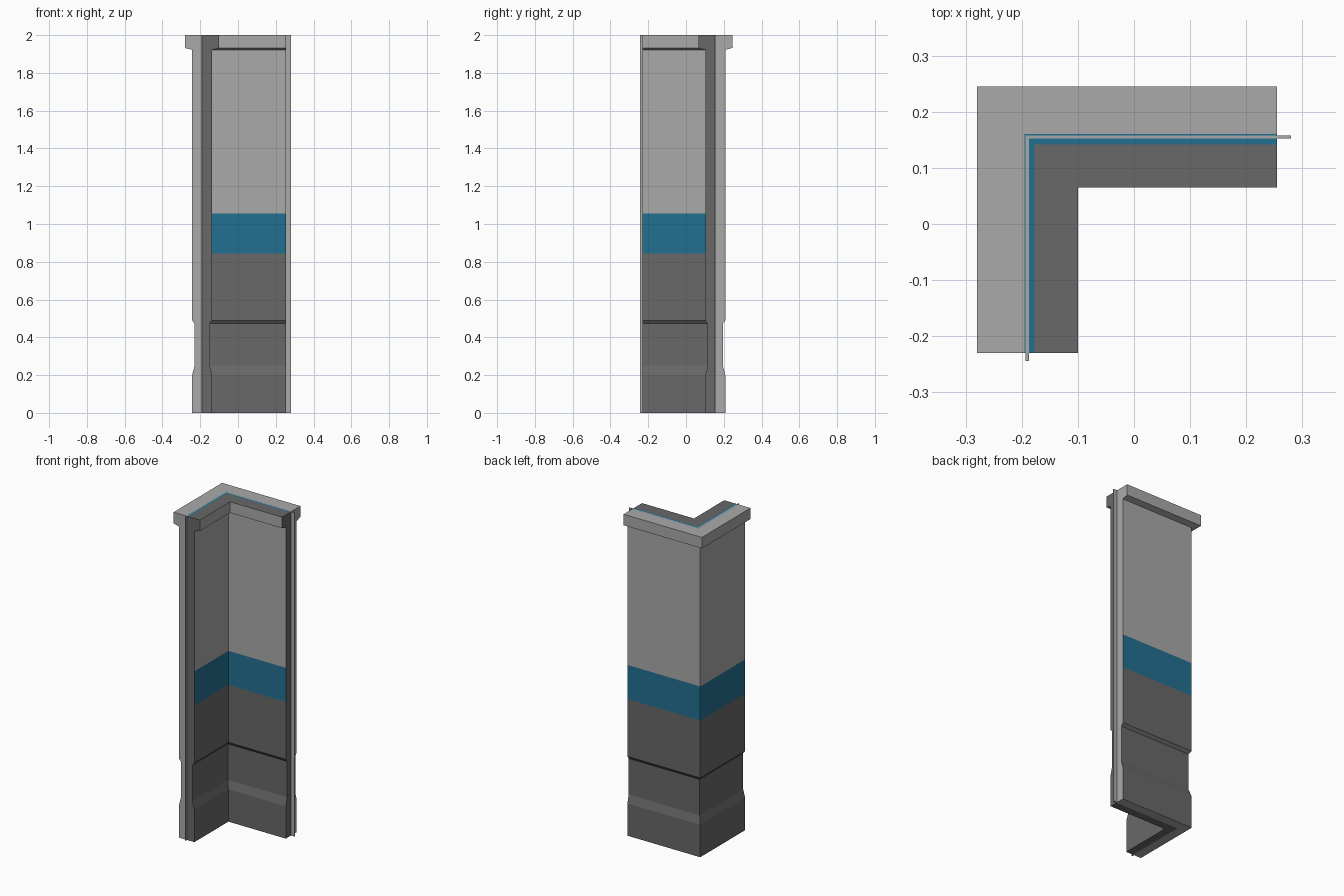
import bpy, bmesh

if "Cube" in bpy.data.objects:
    bpy.data.objects.remove(bpy.data.objects["Cube"])

CX, CY = -0.19, 0.155          # centre line of the two wall arms


def material(name, rgb):
    m = bpy.data.materials.new(name)
    m.diffuse_color = (*rgb, 1)
    m.use_nodes = True
    m.node_tree.nodes["Principled BSDF"].inputs["Base Color"].default_value = m.diffuse_color
    return m


MATS = [material("light grey", (0.40, 0.40, 0.40)),
        material("dark grey", (0.14, 0.14, 0.14)),
        material("blue", (0.016, 0.16, 0.28))]
LIGHT, DARK, BLUE = 0, 1, 2


def sweep(name, profile, colours, end_colour, end_x, end_y):
    """Sweep a closed (offset, z) profile round the mitred L-shaped corner."""
    bm = bmesh.new()
    rings = [[bm.verts.new(p) for p in
              ((CX - d, end_y, z), (CX - d, CY + d, z), (end_x, CY + d, z))]
             for d, z in profile]
    n = len(rings)
    for i, col in enumerate(colours):
        a, b = rings[i], rings[(i + 1) % n]
        for k in (0, 1):
            bm.faces.new((a[k], a[k + 1], b[k + 1], b[k])).material_index = col
    for k in (0, 2):
        bm.faces.new([r[k] for r in rings]).material_index = end_colour
    bmesh.ops.recalc_face_normals(bm, faces=bm.faces)
    me = bpy.data.meshes.new(name)
    bm.to_mesh(me)
    bm.free()
    for m in MATS:
        me.materials.append(m)
    ob = bpy.data.objects.new(name, me)
    bpy.context.collection.objects.link(ob)


# Visible wall outline: plinth, recess, painted bands, coping
FACE = [(0.053, 0), (0.053, 0.2), (0.040, 0.25), (0.040, 0.472),
        (0.053, 0.49), (0.053, 0.845), (0.053, 1.055), (0.053, 1.922),
        (0.09, 1.932), (0.09, 2)]
BANDS = [DARK] * 5 + [BLUE] + [LIGHT] * 3
GAP = 0.003                    # half thickness of the centre sheet


def wall_half(name, side, colour, stripe):
    # stripe: width limit of the blue line along the top
    pts = FACE + [(stripe, 2), (GAP, 2), (GAP, 0)]
    sweep(name, [(side * d, z) for d, z in pts],
          BANDS + [colour, BLUE, colour, colour], colour, 0.255, -0.23)


wall_half("outer_wall", 1, LIGHT, 0.005)
wall_half("inner_wall", -1, DARK, 0.013)

# Thin sheet between the halves, sticking out at both ends
sweep("centre_sheet", [(GAP, 0), (GAP, 2), (-GAP, 2), (-GAP, 0)],
      [LIGHT] * 4, LIGHT, 0.28, -0.244)
